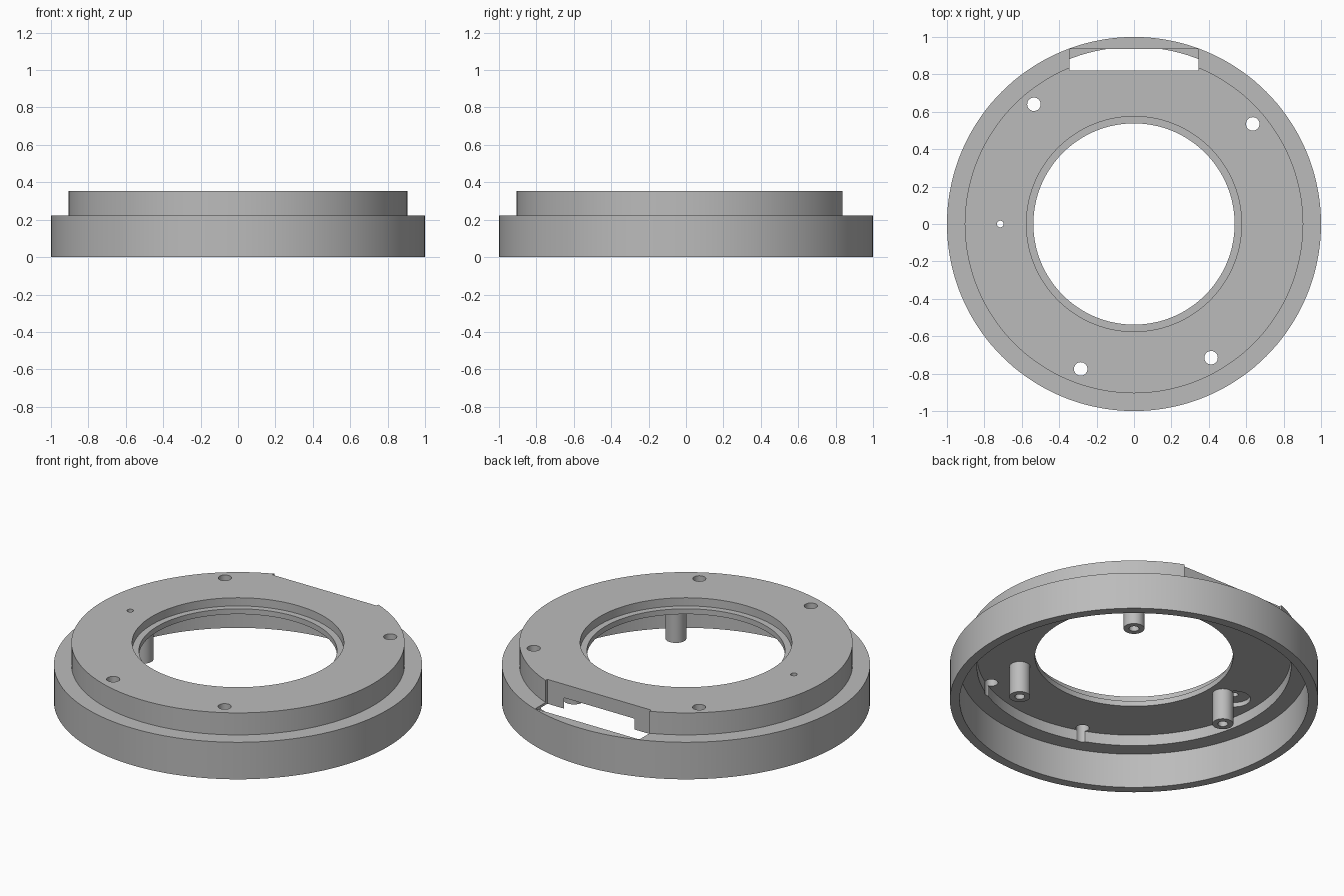
import bpy, bmesh, math
from mathutils import Vector

old = bpy.data.objects.get("Cube")
if old:
    bpy.data.objects.remove(old, do_unlink=True)

grey = bpy.data.materials.new("plain grey")
grey.use_nodes = True
COLOUR = (0.5, 0.5, 0.5, 1)
grey.diffuse_color = COLOUR
grey.node_tree.nodes["Principled BSDF"].inputs["Base Color"].default_value = COLOUR


def add_object(name, bm):
    bmesh.ops.recalc_face_normals(bm, faces=bm.faces)
    mesh = bpy.data.meshes.new(name)
    bm.to_mesh(mesh)
    bm.free()
    mesh.materials.append(grey)
    obj = bpy.data.objects.new(name, mesh)
    bpy.context.collection.objects.link(obj)
    return obj


def lathe(name, profile, steps, at=(0, 0)):
    """Turn a closed (radius, height) outline around a vertical axis."""
    bm = bmesh.new()
    verts = [bm.verts.new((r, 0, z)) for r, z in profile]
    edges = [bm.edges.new((v, verts[i - 1])) for i, v in enumerate(verts)]
    bmesh.ops.spin(bm, geom=verts + edges, cent=(0, 0, 0), axis=(0, 0, 1),
                   angle=math.tau, steps=steps, use_merge=True)
    bmesh.ops.remove_doubles(bm, verts=bm.verts, dist=1e-5)
    bmesh.ops.translate(bm, verts=bm.verts, vec=(*at, 0))
    return add_object(name, bm)


def smooth(obj):
    bpy.ops.object.select_all(action="DESELECT")
    obj.select_set(True)
    bpy.context.view_layer.objects.active = obj
    bpy.ops.object.shade_smooth_by_angle(angle=math.radians(30))


def cylinder_cutter(x, y, radius, low, high):
    bm = bmesh.new()
    bmesh.ops.create_cone(bm, cap_ends=True, segments=32, radius1=radius,
                          radius2=radius, depth=high - low)
    bmesh.ops.translate(bm, verts=bm.verts, vec=(x, y, (low + high) / 2))
    return add_object("hole_cutter", bm)


def box_cutter(low, high):
    bm = bmesh.new()
    bmesh.ops.create_cube(bm, size=1)
    low, high = Vector(low), Vector(high)
    bmesh.ops.scale(bm, verts=bm.verts, vec=high - low)
    bmesh.ops.translate(bm, verts=bm.verts, vec=(low + high) / 2)
    return add_object("slot_cutter", bm)


def cut(obj, cutter):
    cutter.hide_render = True
    mod = obj.modifiers.new("cut", "BOOLEAN")
    mod.operation, mod.solver, mod.object = "DIFFERENCE", "EXACT", cutter
    bpy.context.view_layer.objects.active = obj
    bpy.ops.object.modifier_apply(modifier=mod.name)
    bpy.data.objects.remove(cutter, do_unlink=True)


# Stepped ring housing: skirt, flange, raised plate and counterbored opening
UNDERSIDE = 0.273
housing = lathe("ring_housing", [
    (1, 0), (1, 0.222), (0.905, 0.222), (0.905, 0.354),
    (0.575, 0.354), (0.575, 0.305), (0.538, 0.305), (0.538, UNDERSIDE),
    (0.853, UNDERSIDE), (0.853, 0.208), (0.947, 0.208), (0.947, 0)], 144)

# Slot across the back edge
cut(housing, box_cutter((-0.345, 0.82, 0.2), (0.345, 0.935, 0.5)))

# Four mounting holes
for x, y in [(-0.535, 0.64), (0.635, 0.535), (0.412, -0.715), (-0.285, -0.775)]:
    cut(housing, cylinder_cutter(x, y, 0.036, 0.1, 0.5))

# Small side hole with a shallow round recess underneath
cut(housing, cylinder_cutter(-0.715, 0, 0.018, 0.1, 0.5))
cut(housing, cylinder_cutter(-0.715, 0, 0.085, 0.2, 0.3))
smooth(housing)

# Three hollow standoffs under the plate
for name, degrees in [("back_left", 50), ("front_left", -50), ("right", 180)]:
    angle = math.radians(degrees)
    post = lathe(name + "_standoff",
                 [(0.057, 0.085), (0.057, 0.276), (0.027, 0.276), (0.027, 0.085)],
                 32, (0.63 * math.cos(angle), 0.63 * math.sin(angle)))
    smooth(post)
